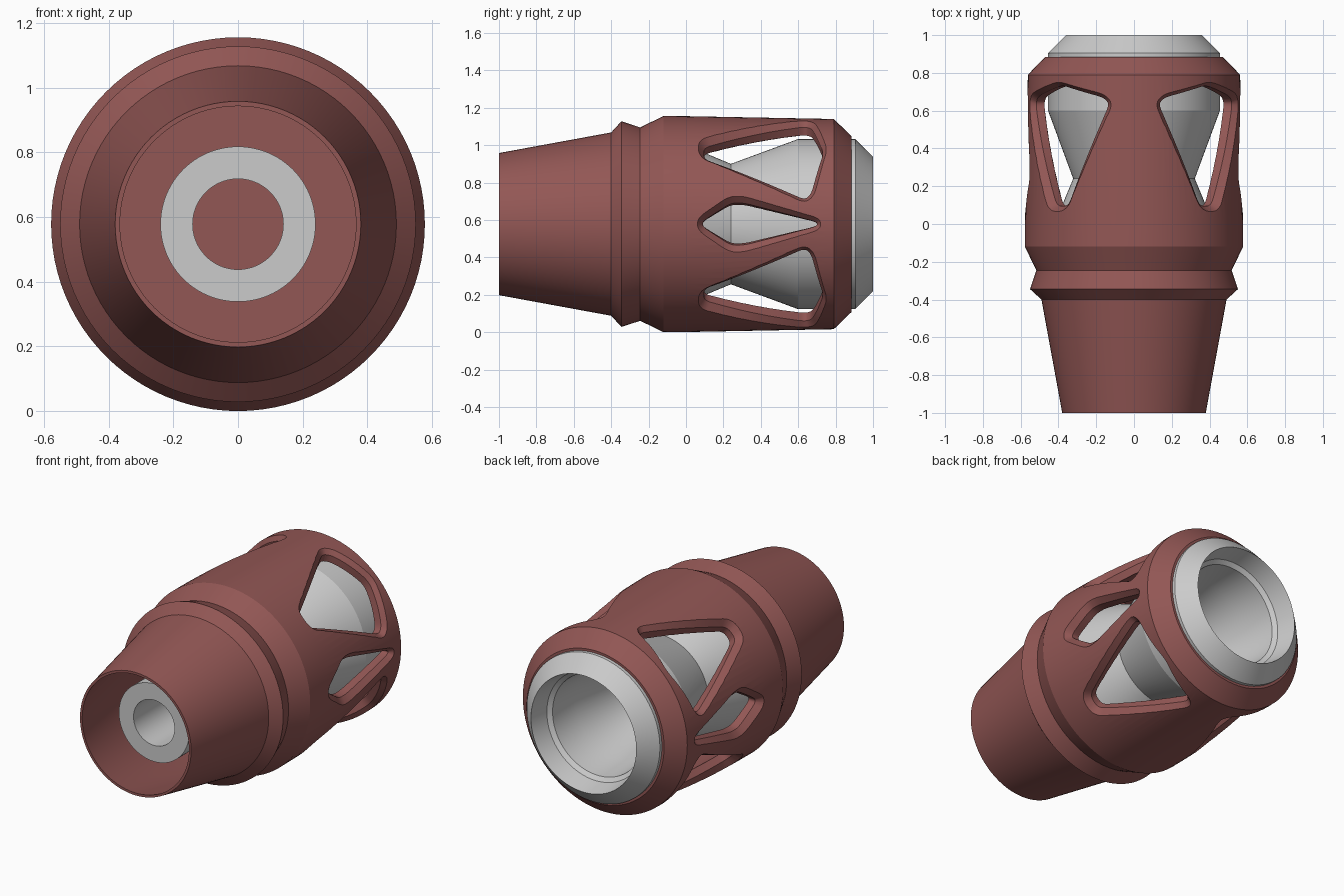
import bpy, bmesh, math
from mathutils import Vector

if "Cube" in bpy.data.objects:
    bpy.data.objects.remove(bpy.data.objects["Cube"])

ZC = 0.578      # height of the long axis
SEG = 96
R0 = 0.565      # radius used to wrap window outlines

red = bpy.data.materials.new("red_metal")
red.diffuse_color = (0.29, 0.095, 0.09, 1)
red.use_nodes = True
red.node_tree.nodes["Principled BSDF"].inputs["Base Color"].default_value = red.diffuse_color


def finish(name, bm, mat=None):
    bmesh.ops.recalc_face_normals(bm, faces=bm.faces)
    me = bpy.data.meshes.new(name)
    bm.to_mesh(me)
    bm.free()
    ob = bpy.data.objects.new(name, me)
    bpy.context.collection.objects.link(ob)
    if mat:
        me.materials.append(mat)
    return ob


def smooth(ob):
    bpy.ops.object.select_all(action='DESELECT')
    ob.select_set(True)
    bpy.context.view_layer.objects.active = ob
    bpy.ops.object.shade_smooth_by_angle(angle=math.radians(20))


def lathe(name, profile, mat=None):
    """Spin a closed (y, radius) profile around the long axis."""
    bm = bmesh.new()
    rings = []
    for y, r in profile:
        if r == 0:
            rings.append([bm.verts.new((0, y, ZC))] * SEG)
        else:
            rings.append([bm.verts.new((r * math.cos(a), y, ZC + r * math.sin(a)))
                          for a in (2 * math.pi * i / SEG for i in range(SEG))])
    for a, b in zip(rings, rings[1:] + rings[:1]):
        for i in range(SEG):
            j = (i + 1) % SEG
            f = list(dict.fromkeys((a[i], a[j], b[j], b[i])))
            if len(f) > 2:
                bm.faces.new(f)
    return finish(name, bm, mat)


def rounded(points, rad=0.04, steps=5, sub=6):
    """Round the corners of a polygon and subdivide its straight sides."""
    pts = [Vector(p) for p in points]
    n, out = len(pts), []
    for i, p in enumerate(pts):
        d0, d1 = pts[i - 1] - p, pts[(i + 1) % n] - p
        a = p + d0.normalized() * min(rad, d0.length * 0.4)
        b = p + d1.normalized() * min(rad, d1.length * 0.4)
        for k in range(steps + 1):
            t = k / steps
            out.append(a * (1 - t) ** 2 + p * 2 * t * (1 - t) + b * t * t)
        q = pts[(i + 1) % n]
        e = q - d1.normalized() * min(rad, d1.length * 0.4)
        for k in range(1, sub):
            out.append(b.lerp(e, k / sub))
    return out


def add_window(bm, outline, angle):
    """Radial cutter with a flared outer edge."""
    pts, n, loops = rounded(outline), 0, []
    n = len(pts)
    for r, grow in ((0.43, 0), (0.535, 0), (0.62, 0.06)):
        loop = []
        for i, p in enumerate(pts):
            t = (pts[(i + 1) % n] - pts[i - 1]).normalized()
            s, y = p + Vector((t.y, -t.x)) * grow
            a = angle + s / R0
            loop.append(bm.verts.new((r * math.cos(a), y, ZC + r * math.sin(a))))
        loops.append(loop)
    for a, b in zip(loops, loops[1:]):
        for i in range(n):
            j = (i + 1) % n
            bm.faces.new((a[i], a[j], b[j], b[i]))
    for loop, r in ((loops[0], 0.43), (loops[2], 0.64)):
        c = bm.verts.new((r * math.cos(angle), 0.45, ZC + r * math.sin(angle)))
        for i in range(n):
            bm.faces.new((loop[i], loop[(i + 1) % n], c))


# Outer shell
shell = lathe("outer_shell", [
    (-1, 0.38), (-0.4, 0.49), (-0.345, 0.55), (-0.245, 0.517), (-0.12, 0.578),
    (0, 0.577), (0.79, 0.562), (0.885, 0.47), (0.885, 0.45), (0.77, 0.455),
    (0.75, 0.49), (-0.1, 0.49), (-0.25, 0.475), (-0.4, 0.465), (-1, 0.365)], red)

# Windows: four large kites at the diagonals, one slim diamond on each side
kite = [(-0.045, 0.095), (0.045, 0.095), (0.305, 0.635), (0.27, 0.67),
        (0, 0.735), (-0.27, 0.67), (-0.305, 0.635)]
diamond = [(-0.015, 0.09), (0.015, 0.09), (0.12, 0.24), (0.12, 0.31),
           (0.012, 0.70), (-0.012, 0.70), (-0.12, 0.31), (-0.12, 0.24)]
bm = bmesh.new()
for deg in (45, 135, 225, 315):
    add_window(bm, kite, math.radians(deg))
for deg in (0, 180):
    add_window(bm, diamond, math.radians(deg))
cutter = finish("window_cutter", bm)
cutter.hide_render = True
mod = shell.modifiers.new("windows", 'BOOLEAN')
mod.operation = 'DIFFERENCE'
mod.solver = 'EXACT'
mod.object = cutter
bpy.context.view_layer.objects.active = shell
bpy.ops.object.modifier_apply(modifier=mod.name)
bpy.data.objects.remove(cutter)

# Inner wall closing the front chamber
wall = lathe("inner_wall", [(-0.16, 0), (-0.16, 0.485), (-0.08, 0.49), (-0.08, 0)], red)

# Grey waisted core with a deep rear bore
core = lathe("rear_core", [
    (-0.08, 0), (-0.08, 0.455), (0.24, 0.322), (0.6, 0.455), (0.905, 0.455),
    (1, 0.36), (0.88, 0.335), (0.86, 0.31), (0.65, 0.295), (0.25, 0.2), (0.25, 0)])

# Grey tube inside the front opening
tube = lathe("front_tube", [(-0.82, 0.24), (-0.16, 0.24), (-0.16, 0.14), (-0.82, 0.14)])

for ob in (shell, wall, core, tube):
    smooth(ob)
